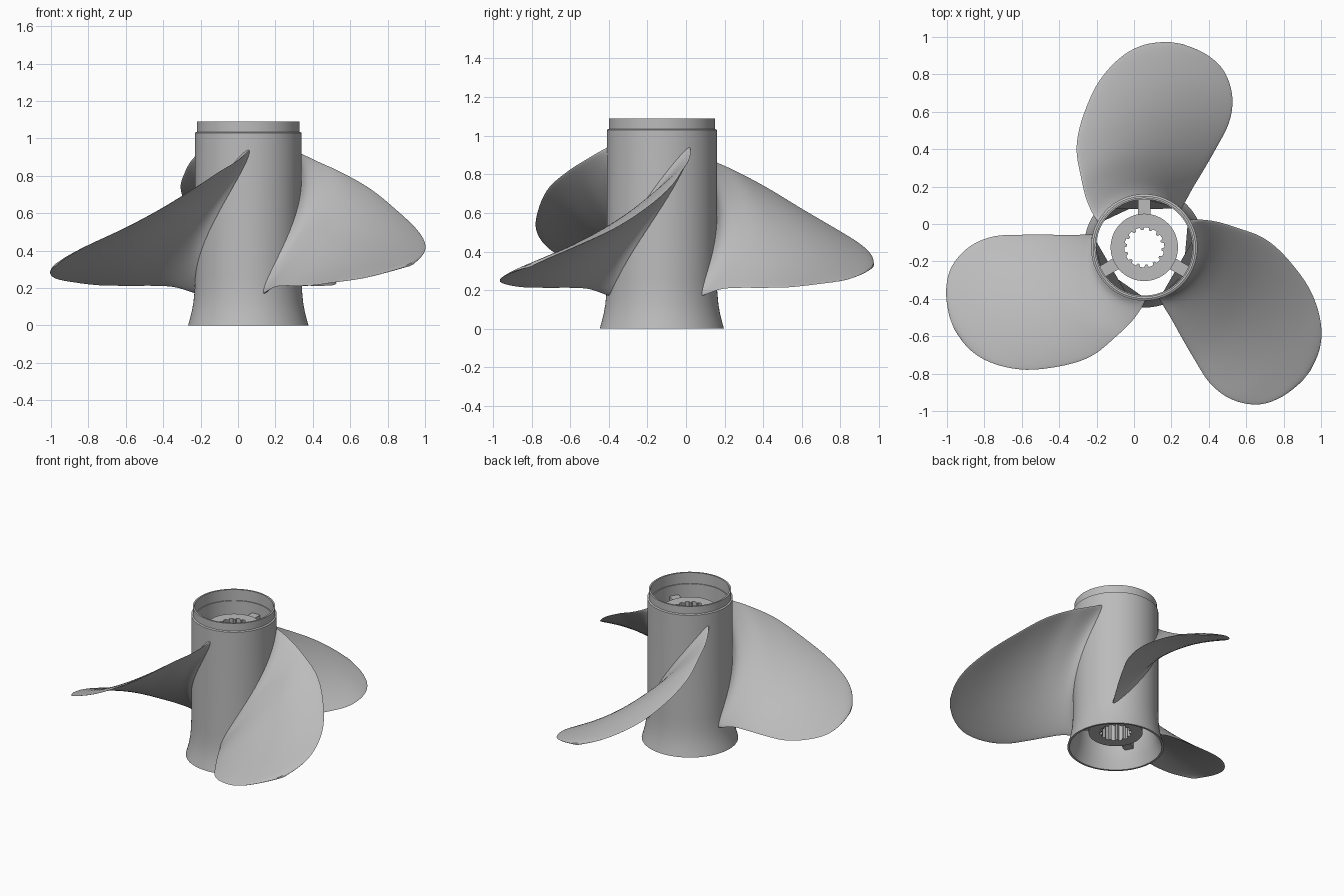
import bpy, bmesh
from math import sin, cos, pi, radians, exp, atan2

old = bpy.data.objects.get("Cube")
if old:
    bpy.data.objects.remove(old, do_unlink=True)

CX, CY = 0.055, -0.125          # hub axis

metal = bpy.data.materials.new("grey metal")
metal.use_nodes = True
grey = (0.5, 0.5, 0.5, 1)
metal.diffuse_color = grey
metal.node_tree.nodes["Principled BSDF"].inputs["Base Color"].default_value = grey


def finish(name, bm, angle=30):
    """Turn a bmesh into a smooth-shaded object on the hub axis."""
    bmesh.ops.recalc_face_normals(bm, faces=bm.faces)
    mesh = bpy.data.meshes.new(name)
    bm.to_mesh(mesh)
    bm.free()
    mesh.materials.append(metal)
    ob = bpy.data.objects.new(name, mesh)
    bpy.context.collection.objects.link(ob)
    ob.location = (CX, CY, 0)
    bpy.ops.object.select_all(action='DESELECT')
    ob.select_set(True)
    bpy.context.view_layer.objects.active = ob
    bpy.ops.object.shade_smooth_by_angle(angle=radians(angle))
    return ob


def skin(bm, rings, wrap):
    """Bridge successive closed rings of vertices with quads."""
    count = len(rings)
    for i in range(count if wrap else count - 1):
        a, b = rings[i], rings[(i + 1) % count]
        n = len(a)
        for k in range(n):
            bm.faces.new((a[k], a[(k + 1) % n], b[(k + 1) % n], b[k]))


def lathe(name, profile, steps):
    """Spin a closed profile; a radius may be a function of the step."""
    bm = bmesh.new()
    rings = []
    for r, z in profile:
        ring = []
        for k in range(steps):
            a = 2 * pi * k / steps
            rad = r(k) if callable(r) else r
            ring.append(bm.verts.new((rad * cos(a), rad * sin(a), z)))
        rings.append(ring)
    skin(bm, rings, True)
    return finish(name, bm)


# Outer barrel with flared foot and stepped top collar
lathe("hub_barrel", [
    (0.322, 0), (0.312, 0.035), (0.302, 0.075), (0.293, 0.125), (0.287, 0.19),
    (0.285, 0.26), (0.285, 1.03), (0.275, 1.035), (0.275, 1.09),
    (0.263, 1.09), (0.263, 1.01), (0.257, 1.01), (0.257, 0.2),
    (0.262, 0.14), (0.28, 0.07), (0.308, 0)], 96)


# Inner sleeve with a splined bore
def spline(k):
    return 0.107 if k % 8 < 5 else 0.093


lathe("splined_sleeve", [(0.18, 0.11), (0.18, 0.95), (spline, 0.95), (spline, 0.11)], 112)

# Three webs joining sleeve and barrel
for i in range(3):
    bm = bmesh.new()
    bmesh.ops.create_cube(bm, size=1)
    for v in bm.verts:
        v.co = (0.22 + v.co.x * 0.1, v.co.y * 0.065, 0.53 + v.co.z * 0.81)
    finish(f"web_{i + 1}", bm).rotation_euler.z = radians(90 + 120 * i)

# Blade stations: radius, low edge angle and height, high edge angle and height
STATIONS = [
    (0.27, -74, 0.165, 32, 0.945),
    (0.30, -73, 0.175, 29.5, 0.93),
    (0.40, -69.5, 0.205, 20.5, 0.875),
    (0.506, -67.7, 0.212, 12, 0.82),
    (0.647, -66, 0.212, 4, 0.735),
    (0.80, -64.3, 0.215, -6.8, 0.615),
    (0.928, -60.5, 0.23, -15.3, 0.52),
    (1.032, -54.5, 0.25, -23.7, 0.44),
    (1.083, -48, 0.28, -30, 0.385),
    (1.106, -40.5, 0.315, -36.5, 0.335)]


def smooth_rows(rows, sub):
    """Catmull-Rom interpolation through the stations."""
    out = []
    last = len(rows) - 1
    for i in range(last):
        quad = [rows[min(max(j, 0), last)] for j in range(i - 1, i + 3)]
        for s in range(sub):
            t = s / sub
            out.append([b + 0.5 * t * (c - a + t * (2 * a - 5 * b + 4 * c - d
                        + t * (3 * (b - c) + d - a))) for a, b, c, d in zip(*quad)])
    out.append(list(rows[-1]))
    return out


def blade(name, turn, m=24):
    bm = bmesh.new()
    rings = []
    for r, a0, z0, a1, z1 in smooth_rows(STATIONS, 6):
        a0, a1 = radians(a0), radians(a1)
        pitch = atan2(z1 - z0, r * (a1 - a0))
        # Thin elliptical section, thickened into a fillet at the root
        half = 0.021 - 0.013 * r + 0.03 * exp(-max(r - 0.285, 0) / 0.025)
        ring = []
        for k in range(2 * m):
            p = pi * k / m
            c = 0.5 - 0.5 * cos(p)
            h = half * sin(p)
            a = a0 + (a1 - a0) * c - h * sin(pitch) / r + turn
            z = z0 + (z1 - z0) * c + h * cos(pitch)
            ring.append(bm.verts.new((r * cos(a), r * sin(a), z)))
        rings.append(ring)
    skin(bm, rings, False)
    bm.faces.new(rings[0])
    bm.faces.new(rings[-1])
    finish(name, bm, 50)


for i in range(3):
    blade(f"blade_{i + 1}", radians(120 * i))
